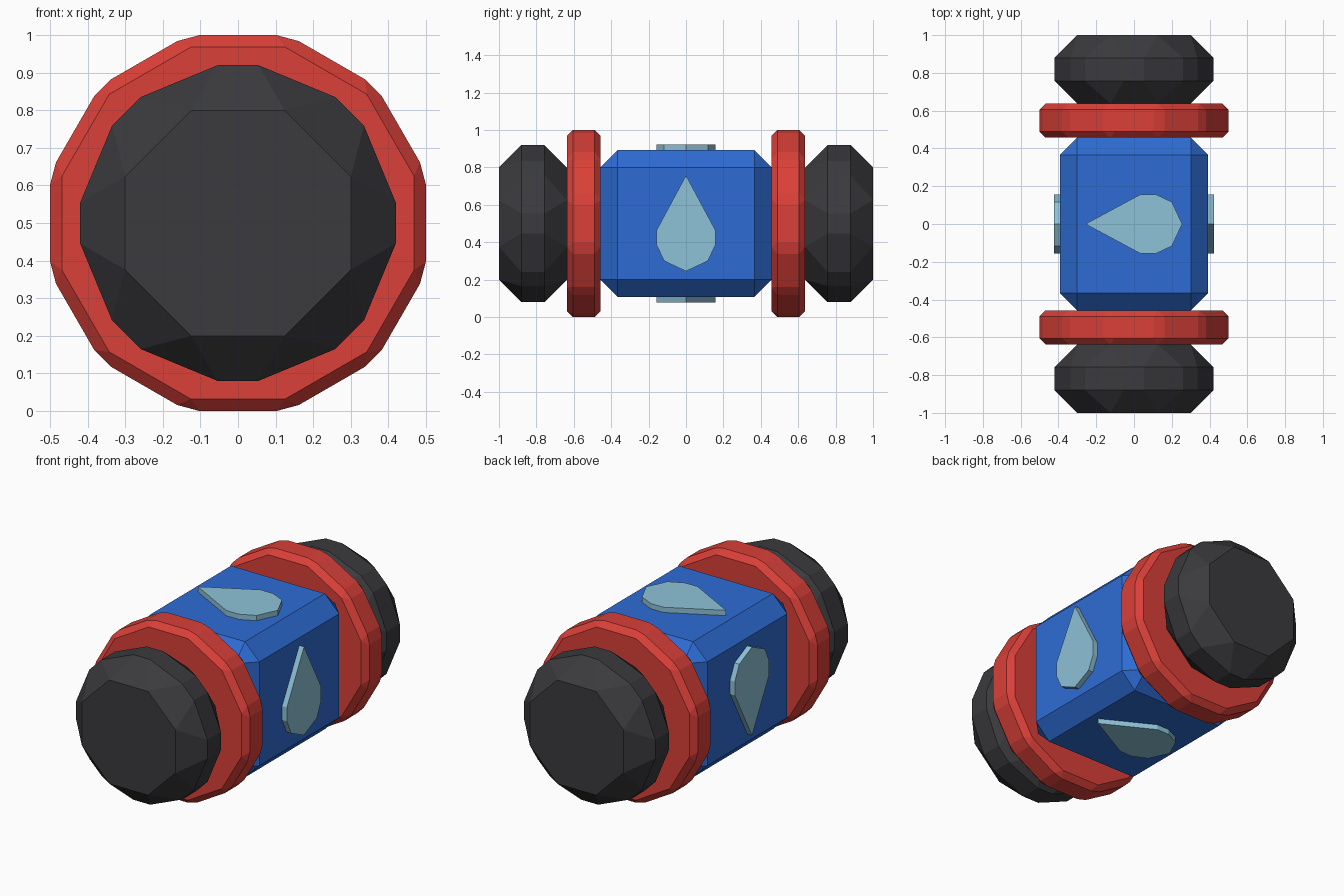
import bpy, bmesh
from math import pi, cos, radians
from mathutils import Matrix, Vector

cube = bpy.data.objects.get("Cube")
if cube:
    bpy.data.objects.remove(cube, do_unlink=True)

CENTRE = Vector((0, 0, 0.5))


def material(name, rgb):
    m = bpy.data.materials.new(name)
    m.use_nodes = True
    colour = (*rgb, 1)
    m.diffuse_color = colour
    m.node_tree.nodes["Principled BSDF"].inputs["Base Color"].default_value = colour
    return m


RED = material("red", (0.70, 0.05, 0.04))
BLUE = material("blue", (0.027, 0.15, 0.66))
BLACK = material("charcoal", (0.043, 0.043, 0.048))
PALE = material("pale_blue", (0.27, 0.54, 0.68))


def add_part(name, bm, mat, bevel=0):
    bmesh.ops.recalc_face_normals(bm, faces=bm.faces)
    mesh = bpy.data.meshes.new(name)
    bm.to_mesh(mesh)
    bm.free()
    mesh.materials.append(mat)
    ob = bpy.data.objects.new(name, mesh)
    bpy.context.collection.objects.link(ob)
    if bevel:
        mod = ob.modifiers.new("chamfer", "BEVEL")
        mod.width = bevel
        mod.segments = 1
        mod.limit_method = "NONE"
    return ob


def add_disc(name, sides, apothem, y0, y1, mat, bevel):
    """Chamfered prism along y with a flat side on top."""
    bm = bmesh.new()
    r = apothem / cos(pi / sides)
    bmesh.ops.create_cone(bm, cap_ends=True, segments=sides, radius1=r, radius2=r,
                          depth=abs(y1 - y0))
    turn = Matrix.Rotation(radians(90), 4, "X") @ Matrix.Rotation(pi / sides, 4, "Z")
    place = Matrix.Translation(CENTRE + Vector((0, (y0 + y1) / 2, 0)))
    bm.transform(place @ turn)
    return add_part(name, bm, mat, bevel)


# Central body: chamfered box
bm = bmesh.new()
bmesh.ops.create_cube(bm, size=1)
bm.transform(Matrix.Translation(CENTRE) @ Matrix.Diagonal((0.785, 0.914, 0.785, 1)))
add_part("body", bm, BLUE, 0.092)

# Collars and end caps at both ends
for side, s in (("front", -1), ("back", 1)):
    add_disc(side + "_collar", 12, 0.5, s * 0.457, s * 0.637, RED, 0.032)
    add_disc(side + "_end_cap", 8, 0.42, s * 0.637, s, BLACK, 0.12)

# Raised droplet plates, one per long side
half = [(0.035, 0.157), (0.115, 0.157), (0.2, 0.117)]
outline = [(-0.257, 0)] + half + [(0.255, 0)] + [(x, -y) for x, y in reversed(half)]
for i, side in enumerate(("top", "left", "bottom", "right")):
    bm = bmesh.new()
    face = bm.faces.new([bm.verts.new((x, y, 0.38)) for x, y in outline])
    top = bmesh.ops.extrude_face_region(bm, geom=[face])["geom"]
    bmesh.ops.translate(bm, vec=(0, 0, 0.043),
                        verts=[g for g in top if isinstance(g, bmesh.types.BMVert)])
    bm.transform(Matrix.Translation(CENTRE) @ Matrix.Rotation(i * pi / 2, 4, "Y"))
    add_part(side + "_droplet", bm, PALE)
